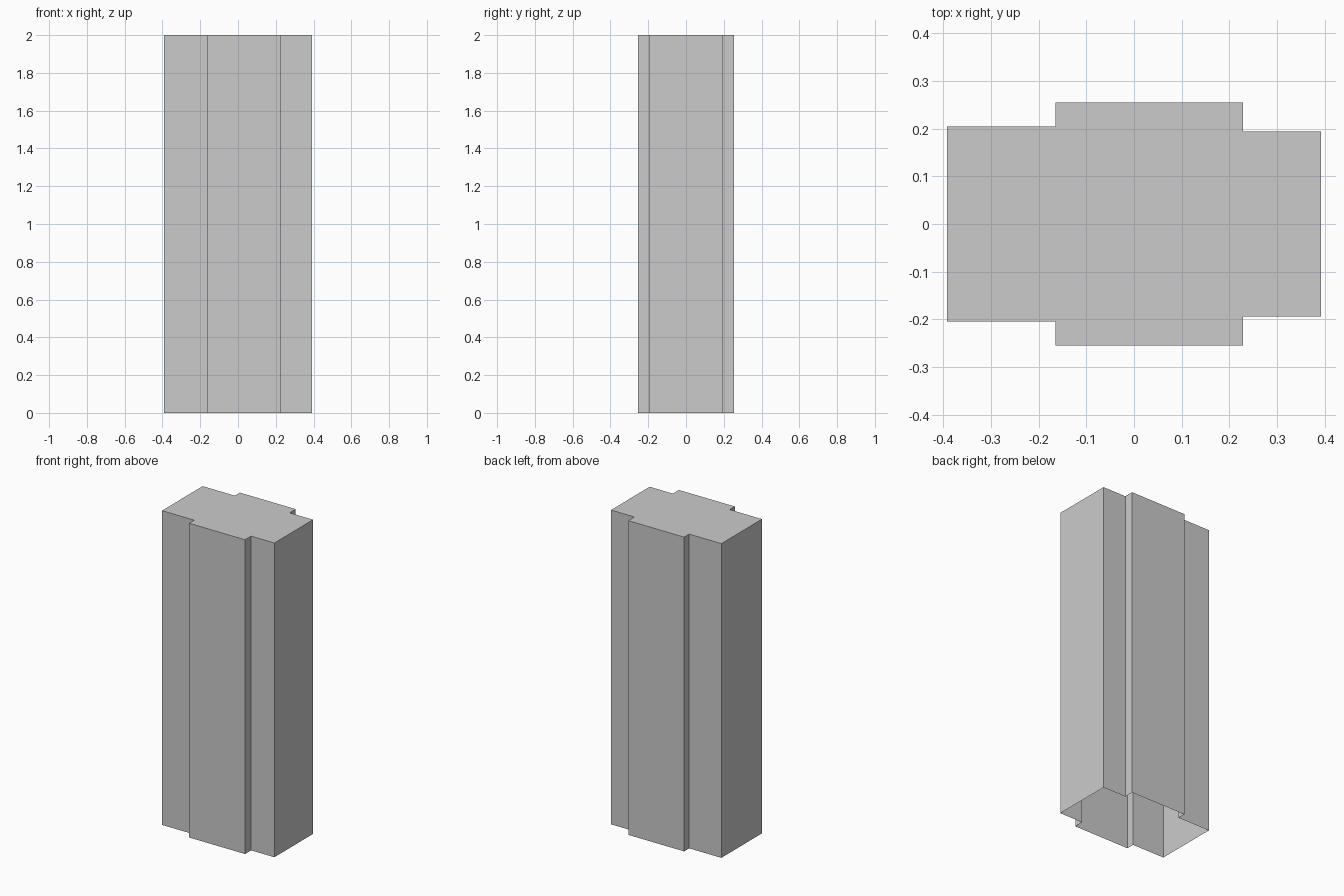
import bpy, bmesh

if "Cube" in bpy.data.objects:
    bpy.data.objects.remove(bpy.data.objects["Cube"])

HEIGHT = 2.0

# Half outline of the stepped plan (y > 0), left to right
half = [(-0.392, 0.204), (-0.165, 0.204), (-0.165, 0.255),
        (0.228, 0.255), (0.228, 0.194), (0.392, 0.194)]

# Mirror across the x axis to close the plan, counter-clockwise
outline = [(x, -y) for x, y in half] + half[::-1]

bm = bmesh.new()
bottom = [bm.verts.new((x, y, 0)) for x, y in outline]
top = [bm.verts.new((x, y, HEIGHT)) for x, y in outline]

# Side walls
n = len(outline)
for i in range(n):
    j = (i + 1) % n
    bm.faces.new((bottom[i], bottom[j], top[j], top[i]))

# Top cap; the underside stays open
bm.faces.new(top)

mesh = bpy.data.meshes.new("stepped_pillar")
bm.to_mesh(mesh)
bm.free()
pillar = bpy.data.objects.new("stepped_pillar", mesh)
bpy.context.collection.objects.link(pillar)
